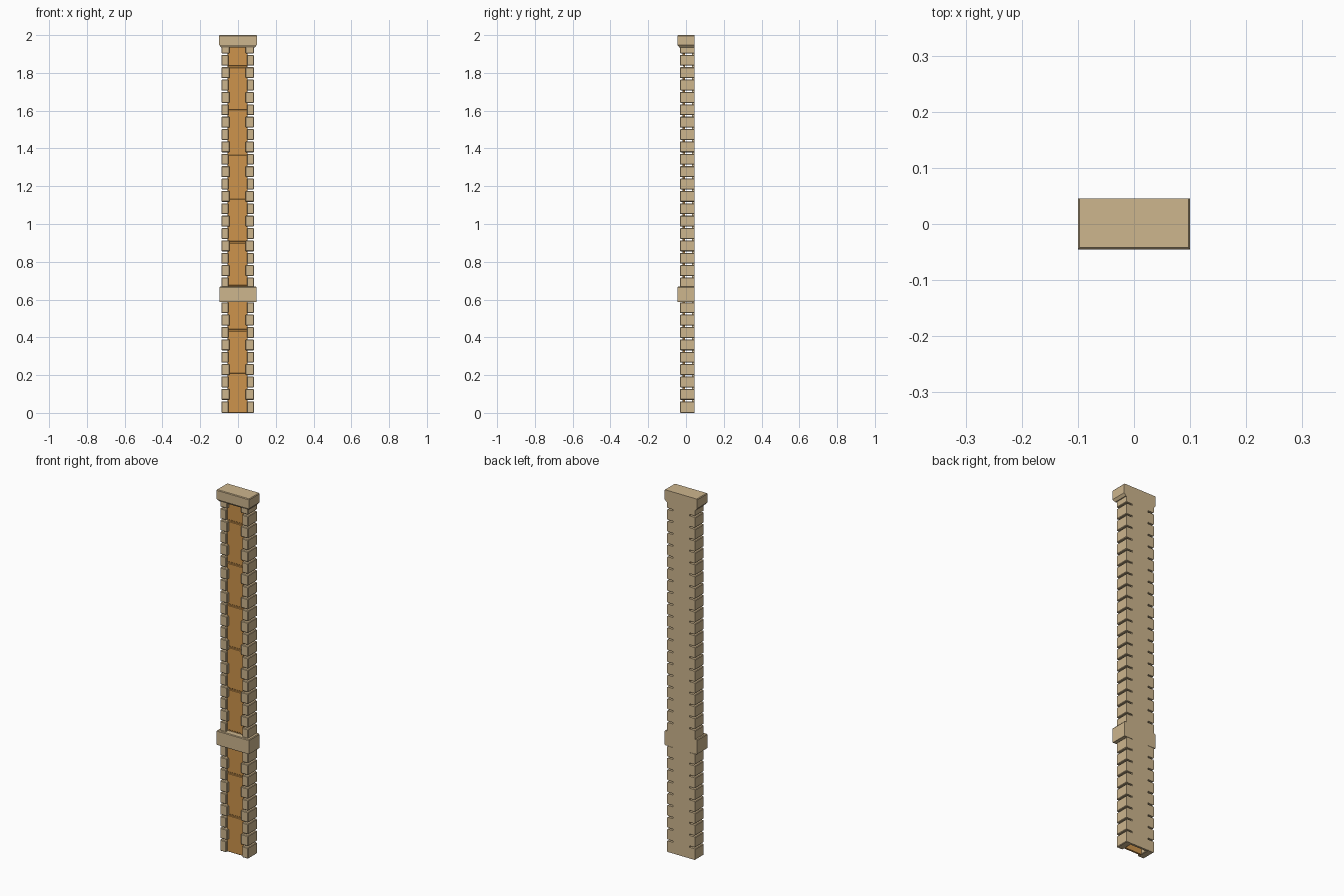
import bpy, bmesh

cube = bpy.data.objects.get("Cube")
if cube:
    bpy.data.objects.remove(cube, do_unlink=True)


def material(name, rgb):
    m = bpy.data.materials.new(name)
    m.use_nodes = True
    m.diffuse_color = (*rgb, 1)
    m.node_tree.nodes["Principled BSDF"].inputs["Base Color"].default_value = (*rgb, 1)
    return m


STONE = material("tan stone", (0.61, 0.465, 0.27))
PANEL = material("orange panel", (0.61, 0.296, 0.072))

BACK = 0.045      # shared flush rear plane
FRONT = -0.032    # front of the corner stones
MID = -0.002      # centre of the shaft across x
HALF = 0.086      # half width of the shaft


def finish(name, bm, mat):
    bmesh.ops.recalc_face_normals(bm, faces=bm.faces)
    mesh = bpy.data.meshes.new(name)
    bm.to_mesh(mesh)
    bm.free()
    mesh.materials.append(mat)
    obj = bpy.data.objects.new(name, mesh)
    bpy.context.collection.objects.link(obj)
    return obj


def add_box(bm, lo, hi, chamfer=0):
    """Box between two corners; every edge off the rear plane may be chamfered."""
    part = bmesh.ops.create_cube(bm, size=1)
    for v in part["verts"]:
        for i in range(3):
            v.co[i] = hi[i] if v.co[i] > 0 else lo[i]
    if chamfer:
        edges = {e for v in part["verts"] for e in v.link_edges}
        edges = [e for e in edges if min(v.co.y for v in e.verts) < BACK - 0.001]
        bmesh.ops.bevel(bm, geom=edges, offset=chamfer, segments=1, affect='EDGES')


def flush_block(name, rings):
    """Stack of rectangles (z, half width, front y), all sharing the rear plane."""
    bm = bmesh.new()
    loops = []
    for z, w, f in rings:
        corners = ((-w, f), (w, f), (w, BACK), (-w, BACK))
        loops.append([bm.verts.new((x, y, z)) for x, y in corners])
    for a, b in zip(loops, loops[1:]):
        for i in range(4):
            j = (i + 1) % 4
            bm.faces.new((a[i], a[j], b[j], b[i]))
    bm.faces.new(loops[0][::-1])
    bm.faces.new(loops[-1])
    return finish(name, bm, STONE)


# Corner stones stacked up both edges, alternating in width
pitch, gap, top = 0.0655, 0.008, 1.94
for side, name in ((-1, "right_corner_stones"), (1, "left_corner_stones")):
    bm = bmesh.new()
    for row in range(30):
        z0 = row * pitch + (gap / 2 if row else 0)
        z1 = min((row + 1) * pitch - gap / 2, top)
        width = 0.044 if row % 2 else 0.037
        xs = sorted((MID + side * HALF, MID + side * (HALF - width)))
        add_box(bm, (xs[0], FRONT, z0), (xs[1], BACK, z1), 0.003)
    finish(name, bm, STONE)

# Rear wall closing the shaft
bm = bmesh.new()
add_box(bm, (MID - 0.05, BACK - 0.012, 0), (MID + 0.05, BACK, top))
finish("rear_wall", bm, STONE)

# Recessed boards with narrow joints over a backing sheet
bm = bmesh.new()
board = 0.2325
for k in range(9):
    z0 = max(0, -0.027 + k * board + 0.004)
    z1 = min(top, -0.027 + (k + 1) * board - 0.004)
    add_box(bm, (MID - 0.053, -0.018, z0), (MID + 0.053, -0.01, z1), 0.002)
finish("front_boards", bm, PANEL)
bm = bmesh.new()
add_box(bm, (MID - 0.053, -0.013, 0), (MID + 0.053, -0.006, top))
finish("board_backing", bm, PANEL)

# Waist band and top cap
flush_block("waist_band", [(0.587, 0.097, -0.043), (0.59, 0.099, -0.045),
                           (0.664, 0.099, -0.045), (0.668, 0.096, -0.042)])
flush_block("top_cap", [(1.935, 0.089, -0.036), (1.948, 0.1, -0.045),
                        (1.996, 0.1, -0.045), (2.0, 0.097, -0.042)])
